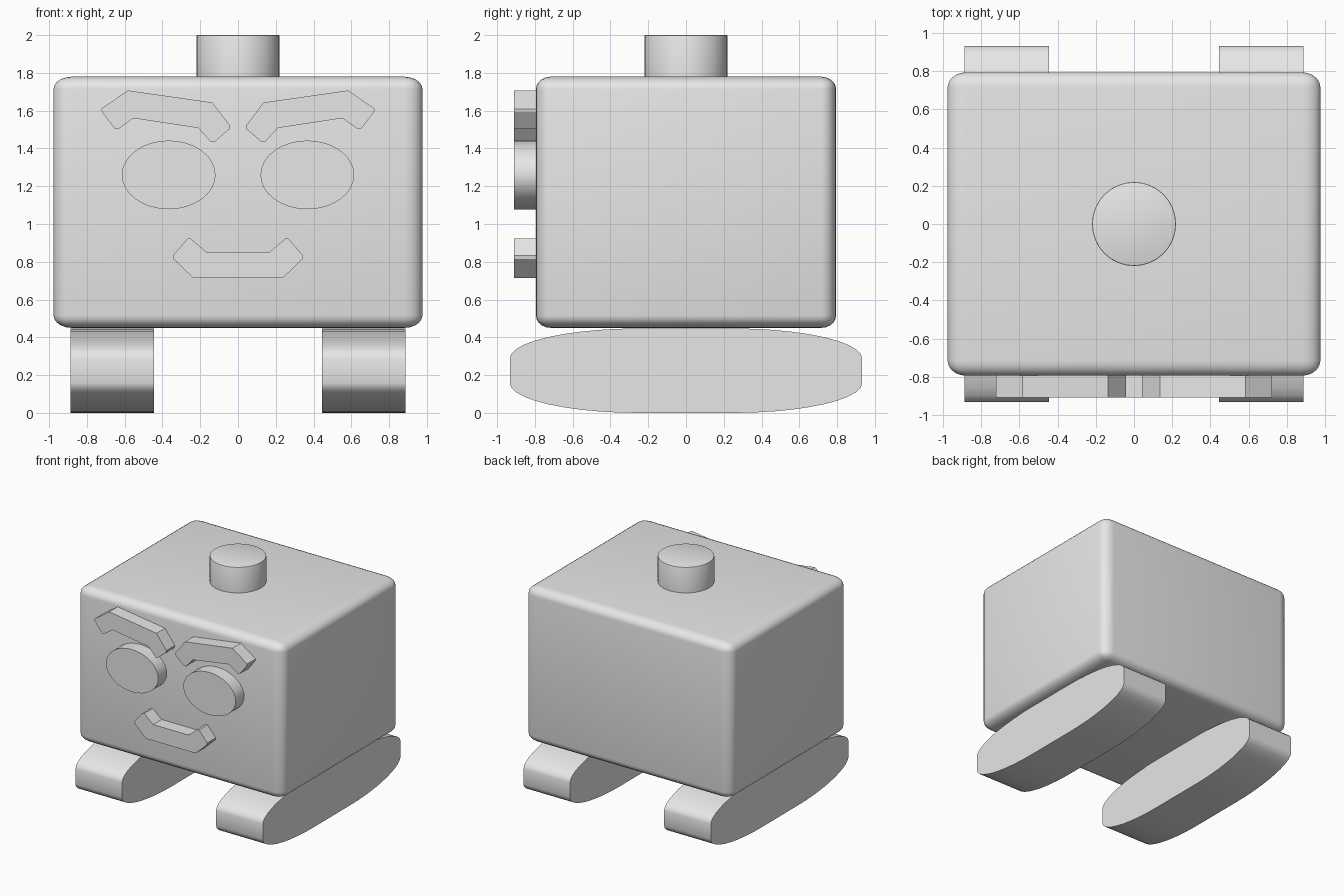
import bpy, bmesh, math

if "Cube" in bpy.data.objects:
    bpy.data.objects.remove(bpy.data.objects["Cube"])

grey = bpy.data.materials.new("light grey")
grey.diffuse_color = (0.8, 0.8, 0.8, 1)
grey.use_nodes = True
grey.node_tree.nodes["Principled BSDF"].inputs["Base Color"].default_value = grey.diffuse_color


def finish(name, bm, angle=35):
    bmesh.ops.recalc_face_normals(bm, faces=bm.faces[:])
    me = bpy.data.meshes.new(name)
    bm.to_mesh(me)
    bm.free()
    me.materials.append(grey)
    ob = bpy.data.objects.new(name, me)
    bpy.context.collection.objects.link(ob)
    bpy.ops.object.select_all(action='DESELECT')
    ob.select_set(True)
    bpy.context.view_layer.objects.active = ob
    bpy.ops.object.shade_smooth_by_angle(angle=math.radians(angle))
    return ob


def prism(name, pts, to3d, a, b, angle=35):
    """Extrude a 2D outline between depths a and b."""
    bm = bmesh.new()
    face = bm.faces.new([bm.verts.new(to3d(u, v, a)) for u, v in pts])
    ext = bmesh.ops.extrude_face_region(bm, geom=[face], use_keep_orig=True)
    for v in ext["geom"]:
        if isinstance(v, bmesh.types.BMVert):
            v.co = v.co + to3d_vec(to3d, b - a)
    return finish(name, bm, angle)


def to3d_vec(to3d, d):
    from mathutils import Vector
    return Vector(to3d(0, 0, d))


def front(u, v, d):      # outline in x-z, depth along y
    return (u, d, v)


def side(u, v, d):       # outline in y-z, depth along x
    return (d, u, v)


# Body: rounded box, bevelled before scaling
bm = bmesh.new()
bmesh.ops.create_cube(bm, size=2)
bmesh.ops.bevel(bm, geom=bm.edges[:], offset=0.1, segments=5, profile=0.5, affect='EDGES')
for v in bm.verts:
    v.co = (v.co.x * 0.977, v.co.y * 0.795, v.co.z * 0.665 + 1.115)
finish("body", bm)

# Top knob: short cylinder with a fine edge bevel
bm = bmesh.new()
bmesh.ops.create_cone(bm, cap_ends=True, segments=32, radius1=0.22, radius2=0.22, depth=0.24)
rim = [e for e in bm.edges if all(v.co.z > 0 for v in e.verts)]
bmesh.ops.bevel(bm, geom=rim, offset=0.006, segments=2, profile=0.5, affect='EDGES')
bmesh.ops.translate(bm, verts=bm.verts[:], vec=(0, 0, 1.88))
finish("top_knob", bm)

# Feet: long rounded profile with elliptical corners
foot = []
for sy, sz in ((1, 1), (-1, 1), (-1, -1), (1, -1)):
    arc = []
    for i in range(11):
        t = math.pi / 2 * i / 10
        arc.append((sy * (0.25 + 0.683 * math.cos(t)), 0.2235 + sz * (0.065 + 0.1585 * math.sin(t))))
    foot += arc if sy * sz > 0 else arc[::-1]

eye = [(0.248 * math.cos(math.tau * i / 32), 1.26 + 0.182 * math.sin(math.tau * i / 32))
       for i in range(32)]

brow = [(0.724, 1.61), (0.72, 1.592), (0.652, 1.504), (0.635, 1.502), (0.553, 1.56),
        (0.21, 1.508), (0.144, 1.434), (0.125, 1.434), (0.045, 1.502), (0.042, 1.52),
        (0.135, 1.643), (0.584, 1.707)]

for s, label in ((-1, "left"), (1, "right")):
    prism(label + "_foot", foot, side, s * 0.446, s * 0.888)
    prism(label + "_eye", [(x + s * 0.367, z) for x, z in eye], front, -0.91, -0.79)
    prism(label + "_eyebrow", [(s * x, z) for x, z in brow], front, -0.91, -0.79, 20)

# Mouth: half outline mirrored across the centre
half = [(0.237, 0.714), (0.341, 0.814), (0.345, 0.832), (0.268, 0.922), (0.252, 0.924), (0.168, 0.852)]
prism("mouth", half + [(-x, z) for x, z in reversed(half)], front, -0.91, -0.79, 20)
